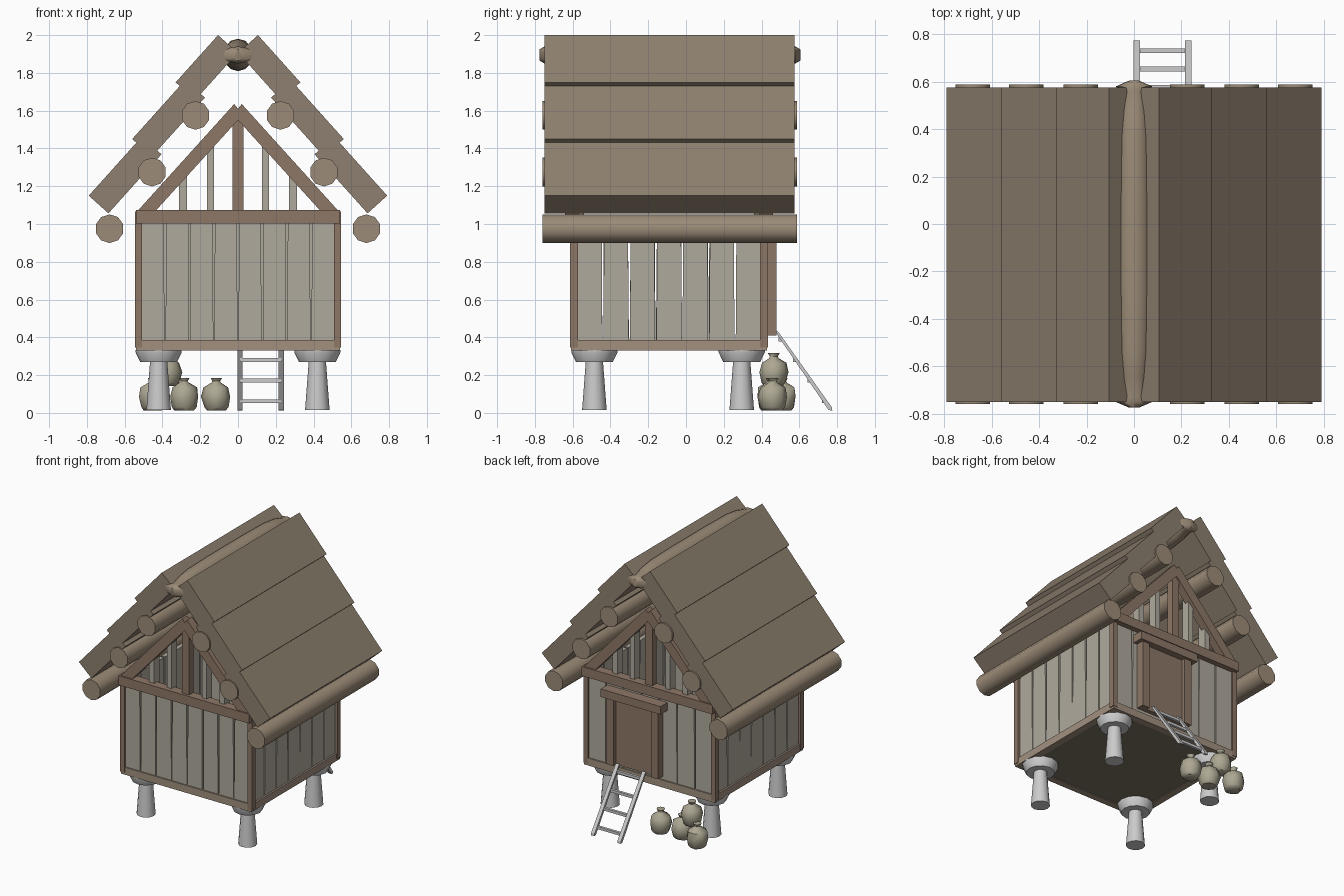
import bpy, bmesh, math, random
from mathutils import Vector

if "Cube" in bpy.data.objects:
    bpy.data.objects.remove(bpy.data.objects["Cube"])
random.seed(4)

def material(name, r, g, b):
    m = bpy.data.materials.new(name)
    m.diffuse_color = (r, g, b, 1)
    m.use_nodes = True
    m.node_tree.nodes["Principled BSDF"].inputs["Base Color"].default_value = m.diffuse_color
    return m

ROOF = material("thatch", 0.27, 0.215, 0.16)
LOG = material("log_wood", 0.33, 0.26, 0.185)
FRAME = material("frame_wood", 0.27, 0.185, 0.135)
SILL = material("sill_wood", 0.36, 0.28, 0.21)
WALL = material("wall_wood", 0.43, 0.40, 0.34)
SACK = material("sackcloth", 0.42, 0.39, 0.29)
FLOOR = material("floor_wood", 0.2, 0.16, 0.12)

def finish(name, bm, mat=None, smooth=None):
    bmesh.ops.recalc_face_normals(bm, faces=bm.faces)
    me = bpy.data.meshes.new(name)
    bm.to_mesh(me)
    bm.free()
    ob = bpy.data.objects.new(name, me)
    bpy.context.collection.objects.link(ob)
    if mat:
        me.materials.append(mat)
    if smooth:
        bpy.ops.object.select_all(action='DESELECT')
        ob.select_set(True)
        bpy.context.view_layer.objects.active = ob
        bpy.ops.object.shade_smooth_by_angle(angle=math.radians(smooth))
    return ob

def place(axis, u, v, w):
    return {'x': (w, u, v), 'y': (u, w, v), 'z': (u, v, w)}[axis]

def prisms(name, polys, axis, a, b, mat=None):
    """Extrude flat outlines along an axis from a to b."""
    bm = bmesh.new()
    for p in polys:
        lo = [bm.verts.new(place(axis, u, v, a)) for u, v in p]
        hi = [bm.verts.new(place(axis, u, v, b)) for u, v in p]
        bm.faces.new(lo)
        bm.faces.new(hi)
        for i in range(len(p)):
            j = (i + 1) % len(p)
            bm.faces.new((lo[i], lo[j], hi[j], hi[i]))
    return finish(name, bm, mat)

def rect(u0, u1, v0, v1):
    return [(u0, v0), (u1, v0), (u1, v1), (u0, v1)]

def lathe(name, rings, sides, axis, centre, mat=None, smooth=40, phase=0.0, jitter=0.0):
    """Skin rings of (position, radius_u, radius_v) along an axis."""
    bm = bmesh.new()
    loops = []
    for w, ru, rv in rings:
        loop = []
        for i in range(sides):
            t = 2 * math.pi * i / sides + phase
            k = 1 + random.uniform(-jitter, jitter)
            co = Vector(place(axis, ru * k * math.cos(t), rv * k * math.sin(t), w))
            loop.append(bm.verts.new(co + Vector(centre)))
        loops.append(loop)
    for l0, l1 in zip(loops, loops[1:]):
        for i in range(sides):
            j = (i + 1) % sides
            bm.faces.new((l0[i], l0[j], l1[j], l1[i]))
    bm.faces.new(loops[0])
    bm.faces.new(loops[-1])
    return finish(name, bm, mat, smooth)

def flip(poly):
    return [(-u, v) for u, v in poly]

# Stone legs with flared caps
for x in (-0.42, 0.42):
    for y in (-0.485, 0.295):
        lathe("leg", [(0.015, 0.065, 0.065), (0.28, 0.045, 0.045)], 12, 'z', (x, y, 0))
        lathe("leg_cap", [(0.27, 0.098, 0.098), (0.32, 0.122, 0.122), (0.332, 0.122, 0.122)],
              12, 'z', (x, y, 0))

# Floor and sill beams
Y0, Y1 = -0.61, 0.43
prisms("floor", [rect(-0.53, 0.53, Y0 + 0.01, Y1 - 0.01)], 'z', 0.335, 0.36, FLOOR)
for a, b in ((Y0, Y0 + 0.05), (Y1 - 0.05, Y1)):
    prisms("end_sill", [rect(-0.54, 0.54, 0.33, 0.385)], 'y', a, b, SILL)
for s in (-1, 1):
    prisms("side_sill", [rect(Y0 + 0.05, Y1 - 0.05, 0.33, 0.385)], 'x', s * 0.49, s * 0.54, SILL)

# Corner posts
for s in (-1, 1):
    a, b = sorted((s * 0.508, s * 0.546))
    for y in (Y0 - 0.003, Y1 - 0.037):
        prisms("corner_post", [rect(a, b, 0.345, 1.065)], 'y', y, y + 0.04, FRAME)

# Wall planks, with uneven tapering gaps
def planks(name, axis, start, end, n, top, a, b):
    step = (end - start) / n
    gaps = [(random.uniform(0.0, 0.005), random.uniform(0.004, 0.008)) for _ in range(n + 1)]
    polys = []
    for i in range(n):
        l, r = start + i * step, start + (i + 1) * step
        polys.append([(l + gaps[i][0], 0.37), (r - gaps[i + 1][0], 0.37),
                      (r - gaps[i + 1][1], top), (l + gaps[i][1], top)])
    prisms(name, polys, axis, a, b, WALL)

planks("front_planks", 'y', -0.515, 0.515, 8, 1.03, Y0 + 0.01, Y0 + 0.04)
planks("back_planks", 'y', -0.515, 0.515, 7, 1.03, Y1 - 0.04, Y1 - 0.01)
for s in (-1, 1):
    planks("side_planks", 'x', Y0 + 0.03, Y1 - 0.03, 7, 1.04, s * 0.495, s * 0.527)

# Gable frames at both ends
rake = [(0.54, 1.06), (0.02, 1.635), (0, 1.61), (0, 1.55), (0.445, 1.06)]
slats = [rect(0.27, 0.312, 1.05, 1.29), rect(0.127, 0.165, 1.05, 1.44)]
for y, s in ((Y0, -1), (Y1, 1)):
    a, b = y + s * 0.02, y - s * 0.04
    prisms("tie_beam", [rect(-0.54, 0.54, 1.003, 1.073)], 'y', y + s * 0.03, b, FRAME)
    prisms("gable_rafter", [rake], 'y', a, b, FRAME)
    prisms("gable_rafter", [flip(rake)], 'y', a, b, FRAME)
    prisms("king_post", [rect(-0.03, 0.03, 1.07, 1.59)], 'y', y + s * 0.01, b, FRAME)
    prisms("gable_slats", slats + [flip(p) for p in slats], 'y', y - s * 0.005, y - s * 0.07, WALL)

# Roof layers, stepped and overlapping
d, n = (0.668, 0.744), (0.744, -0.668)
for i, (x, z, length) in enumerate(((-0.79, 1.15, 0.42), (-0.56, 1.45, 0.42), (-0.33, 1.75, 0.336))):
    def at(t, h):
        return (x + d[0] * t + n[0] * h, z + d[1] * t + n[1] * h)
    layer = [at(0, 0), at(length, 0), at(length, 0.14), at(0, 0.14)]
    prisms("roof_layer_left", [layer], 'y', -0.75, 0.575, ROOF)
    prisms("roof_layer_right", [flip(layer)], 'y', -0.75, 0.575, ROOF)

# Roof purlin logs
for x, z in ((0.68, 0.975), (0.455, 1.275), (0.225, 1.575)):
    for s in (-1, 1):
        lathe("roof_log", [(-0.76, 0.076, 0.076), (0.588, 0.076, 0.076)], 10, 'y',
              (s * x, 0, z), LOG, phase=math.pi / 10)

# Ridge log with flattened end knobs
half = [(0.69, 0.02, 0.03), (0.665, 0.078, 0.045), (0.645, 0.05, 0.045), (0.56, 0.062, 0.07),
        (0.45, 0.074, 0.082), (0.2, 0.079, 0.086)]
rings = [(-w, u, v) for w, u, v in half] + half[::-1]
lathe("ridge_log", rings, 12, 'y', (0, -0.085, 1.895), LOG)

# Door on the back
prisms("door_panel", [rect(-0.05, 0.28, 0.41, 0.92)], 'y', 0.40, 0.45, FRAME)
for x in (-0.105, 0.265):
    prisms("door_jamb", [rect(x, x + 0.06, 0.41, 0.92)], 'y', 0.40, 0.48, FRAME)
prisms("door_lintel", [rect(-0.14, 0.355, 0.91, 0.97)], 'y', 0.40, 0.50, FRAME)

# Ladder
rail = [(0.475, 0.435), (0.485, 0.41), (0.755, 0.015), (0.775, 0.012), (0.772, 0.03), (0.488, 0.43)]
for x in (-0.003, 0.215):
    prisms("ladder_rail", [rail], 'x', x, x + 0.028, None)
for k in range(4):
    y, z = 0.731 - 0.077 * k, 0.062 + 0.109 * k
    prisms("ladder_rung", [rect(y - 0.01, y + 0.01, z - 0.01, z + 0.01)], 'x', 0.01, 0.23)

# Tied grain sacks
sack = [(0.012, 0.05, 0.05), (0.03, 0.066, 0.066), (0.085, 0.077, 0.077), (0.135, 0.066, 0.066),
        (0.16, 0.025, 0.025), (0.168, 0.02, 0.02), (0.186, 0.03, 0.03)]
for x, y, z in ((-0.115, 0.46, 0), (-0.285, 0.45, 0), (-0.45, 0.51, 0), (-0.375, 0.465, 0.13)):
    lathe("sack", sack, 8, 'z', (x, y, z), SACK, smooth=50, phase=random.random(), jitter=0.07)
